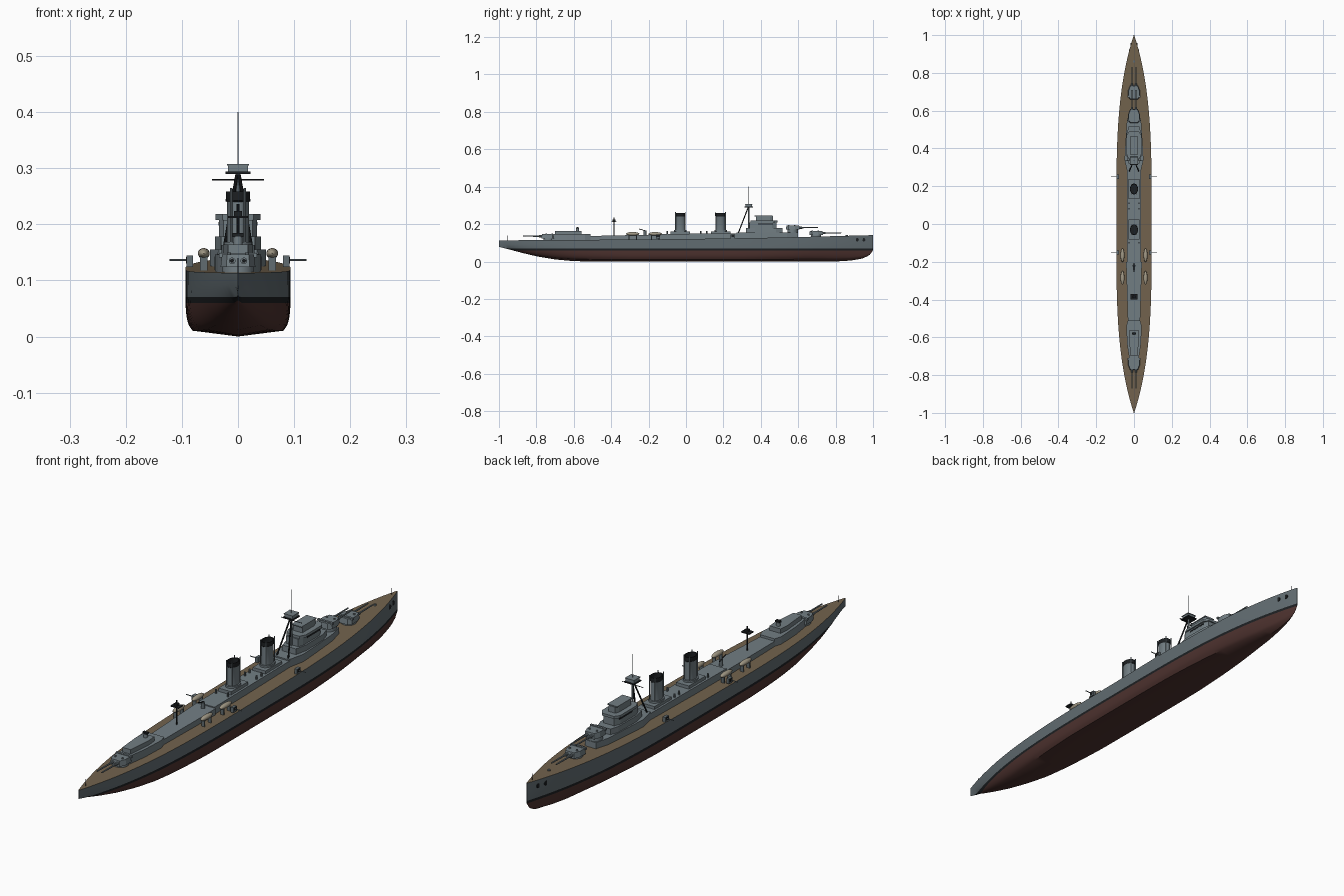
import bpy, bmesh, math
from mathutils import Vector, Matrix

if "Cube" in bpy.data.objects:
    bpy.data.objects.remove(bpy.data.objects["Cube"])


def mat(name, r, g, b):
    m = bpy.data.materials.new(name)
    m.diffuse_color = (r, g, b, 1)
    m.use_nodes = True
    m.node_tree.nodes["Principled BSDF"].inputs["Base Color"].default_value = m.diffuse_color
    return m


GREY = mat("hull_grey", .12, .15, .165)
LIGHT = mat("upper_grey", .17, .21, .23)
WOOD = mat("deck_wood", .17, .125, .075)
RED = mat("bottom_red", .075, .032, .028)
BLACK = mat("black", .012, .014, .016)
BOAT = mat("boat_tan", .36, .32, .24)


def finish(bm, name, *mats, smooth=35):
    bmesh.ops.recalc_face_normals(bm, faces=bm.faces)
    me = bpy.data.meshes.new(name)
    bm.to_mesh(me)
    bm.free()
    for m in mats:
        me.materials.append(m)
    ob = bpy.data.objects.new(name, me)
    bpy.context.collection.objects.link(ob)
    if smooth:
        bpy.ops.object.select_all(action='DESELECT')
        ob.select_set(True)
        bpy.context.view_layer.objects.active = ob
        bpy.ops.object.shade_smooth_by_angle(angle=math.radians(smooth))
    return ob


def lerp(table, v):
    for (a, p), (b, q) in zip(table, table[1:]):
        if v <= b:
            return p + (q - p) * (v - a) / (b - a)
    return table[-1][1]


def prism(name, half, z0, z1, m=LIGHT, zend=None, top=1.0):
    """Symmetric deckhouse; half = (x, y) points bow to stern, zend = top height at stern end."""
    zend = z1 if zend is None else zend
    pts = half + [(-x, y) for x, y in reversed(half)]
    ys = [p[1] for p in half]
    ymax, ymin = max(ys), min(ys)
    mid = (ymax + ymin) / 2
    bm = bmesh.new()
    lo = [bm.verts.new((x, y, z0)) for x, y in pts]
    hi = [bm.verts.new((x * top, mid + (y - mid) * top,
                        zend + (z1 - zend) * (y - ymin) / (ymax - ymin))) for x, y in pts]
    n = len(pts)
    bm.faces.new(lo)
    bm.faces.new(hi)
    for i in range(n):
        bm.faces.new((lo[i], lo[(i + 1) % n], hi[(i + 1) % n], hi[i]))
    return finish(bm, name, m, smooth=0)


def box(name, x, y, z, sx, sy, sz, m=LIGHT):
    bm = bmesh.new()
    bmesh.ops.create_cube(bm, size=1, matrix=Matrix.Translation((x, y, z)) @ Matrix.Diagonal((sx, sy, sz, 1)))
    return finish(bm, name, m, smooth=0)


def rod(name, a, b, r, m=LIGHT, r2=None, n=10, sy=1):
    a, b = Vector(a), Vector(b)
    d = b - a
    bm = bmesh.new()
    M = Matrix.Translation((a + b) / 2) @ d.to_track_quat('Z', 'Y').to_matrix().to_4x4()
    if sy != 1:
        M = Matrix.Translation((a + b) / 2) @ Matrix.Diagonal((1, sy, 1, 1))
    bmesh.ops.create_cone(bm, cap_ends=True, segments=n, radius1=r, radius2=r if r2 is None else r2,
                          depth=d.length, matrix=M)
    return finish(bm, name, m)


# Hull lofted from stations: superellipse sections
KEEL = [(-1, .078), (-.95, .066), (-.88, .047), (-.8, .028), (-.7, .011), (-.6, .002), (-.5, 0),
        (.8, 0), (.88, .005), (.94, .015), (.98, .032), (1, .06)]
SHEER = [(-1, .113), (-.5, .116), (0, .12), (.5, .128), (1, .141)]
POWER = [(-1, 2), (-.7, 3), (-.3, 6), (.3, 6), (.7, 3.5), (1, 2.5)]


def deck_z(y):
    return lerp(SHEER, y)


def beam(y):
    return .0012 + .0925 * (1 - abs(y) ** 3.5)


bm = bmesh.new()
rings = []
for i in range(61):
    y = -math.cos(math.pi * i / 60) * .5 + (-1 + i / 30) * .5
    k, dz, p, b = lerp(KEEL, y), deck_z(y), lerp(POWER, y), beam(y)
    w = max(.06, k)
    zs = [dz, (dz + .07) / 2, max(.07, w)] + [k + (w - k) * math.cos(j * math.pi / 18) for j in range(10)]
    prof = [(b * max(0, 1 - ((dz - z) / (dz - k)) ** p) ** (1 / p), z) for z in zs]
    prof[-1] = (0, k)
    pts = prof + [(-x, z) for x, z in reversed(prof[:-1])]
    rings.append([bm.verts.new((x, y, z)) for x, z in pts])
n = len(rings[0])
for r, s in zip(rings, rings[1:]):
    for j in range(n):
        f = bm.faces.new((r[j], r[(j + 1) % n], s[(j + 1) % n], s[j]))
        e = min(j, n - 2 - j)
        f.material_index = 3 if j == n - 1 else 0 if e < 2 else 1 if e == 2 else 2
bm.faces.new(rings[0])
bm.faces.new(rings[-1])
bmesh.ops.remove_doubles(bm, verts=bm.verts, dist=1e-5)
finish(bm, "hull", GREY, BLACK, RED, WOOD, smooth=40)

# Deckhouses
prism("midship_house", [(.036, .28), (.037, -.2)], .11, .15, zend=.147)
prism("after_house", [(.042, -.2), (.032, -.53)], .11, .143, zend=.136)
prism("stern_house", [(.032, -.51), (.041, -.54), (.036, -.64), (.024, -.72)], .11, .146)
prism("stern_house_upper", [(.024, -.56), (.027, -.6), (.018, -.7)], .14, .164)
prism("bridge_base", [(.024, .6), (.038, .54), (.046, .42), (.05, .34), (.034, .27)], .115, .155)
prism("bridge_deck_1", [(.028, .515), (.039, .48), (.041, .37), (.03, .32)], .15, .178)
prism("bridge_deck_2", [(.024, .485), (.034, .46), (.034, .36), (.026, .34)], .17, .208)
prism("bridge_wings", [(.026, .49), (.04, .47), (.04, .37), (.028, .345)], .208, .218)
prism("bridge_top", [(.014, .465), (.02, .45), (.02, .375)], .215, .242)
box("chart_house_roof", 0, .415, .243, .044, .095, .004)
box("bridge_windows", 0, .425, .201, .07, .08, .006, BLACK)

# Funnels: hollow oval tube, dark cap, steam pipes
for y in (.185, -.03):
    box("funnel_base", 0, y, .153, .056, .105, .016)
    rod("funnel_skirt", (0, y, .16), (0, y, .168), .025, LIGHT, n=32, sy=1.35)
    bm = bmesh.new()
    loops = []
    for r, z in ((.02, .15), (.02, .24), (.0212, .242), (.0212, .258), (.018, .258), (.018, .225)):
        loops.append([bm.verts.new((r * math.cos(a * math.tau / 32), y + 1.35 * r * math.sin(a * math.tau / 32), z))
                      for a in range(32)])
    for q, (r, s) in enumerate(zip(loops, loops[1:])):
        for j in range(32):
            bm.faces.new((r[j], r[(j + 1) % 32], s[(j + 1) % 32], s[j])).material_index = int(q > 0)
    bm.faces.new(loops[-1]).material_index = 1
    finish(bm, "funnel", LIGHT, BLACK)
    for s in (-1, 1):
        rod("steam_pipe", (s * .012, y + .026, .15), (s * .012, y + .026, .265), .002)
        rod("steam_pipe", (s * .012, y - .026, .15), (s * .012, y - .026, .265), .002)


# Main turrets
def turret(name, y, z0, z, d):
    rod(name + "_barbette", (0, y, z0), (0, y, z), .028, LIGHT, n=28)
    prism(name + "_house", [(.021, y + d * .038), (.031, y + d * .012), (.031, y - d * .022), (.02, y - d * .036)],
          z, z + .022, top=.92)
    box(name + "_rangefinder", 0, y - d * .02, z + .021, .068, .009, .008)
    for s in (-1, 1):
        x = s * .0105
        rod("gun_mantlet", (x, y + d * .03, z + .011), (x, y + d * .05, z + .011), .006, LIGHT)
        rod("gun_barrel", (x, y + d * .03, z + .011), (x, y + d * .135, z + .012), .0038, LIGHT, .0026)
        rod("gun_bore", (x, y + d * .133, z + .012), (x, y + d * .1355, z + .012), .0018, BLACK)
        rod("sight_hood", (s * .016, y + d * .012, z + .02), (s * .016, y + d * .012, z + .026), .004)


turret("bow_turret", .695, .12, .141, 1)
turret("raised_turret", .57, .12, .17, 1)
turret("stern_turret", -.735, .105, .124, -1)

# Fore mast: tripod, spotting top, yard
rod("fore_mast", (0, .335, .15), (0, .335, .3), .004)
rod("fore_topmast", (0, .335, .3), (0, .335, .4), .0014)
for s in (-1, 1):
    rod("mast_leg", (s * .026, .278, .148), (s * .002, .332, .288), .003, BLACK)
box("spotting_floor", 0, .335, .292, .044, .046, .004, BLACK)
box("spotting_top", 0, .335, .3, .036, .036, .013)
box("spotting_roof", 0, .335, .306, .04, .04, .003)
rod("yard", (-.046, .335, .279), (.046, .335, .279), .0013, BLACK)

# Main mast, searchlight platform, conning positions
rod("main_mast", (0, -.385, .13), (0, -.385, .236), .0025, BLACK)
box("main_mast_platform", 0, -.385, .213, .036, .028, .004, BLACK)
box("main_mast_light", 0, -.385, .219, .014, .014, .01, BLACK)
rod("after_director", (0, -.58, .16), (0, -.58, .178), .008, LIGHT, n=16)
box("after_director_top", 0, -.58, .181, .02, .012, .007, BLACK)
rod("light_gun_mount", (0, -.22, .14), (0, -.22, .165), .008, GREY, n=16)
rod("light_gun", (0, -.21, .162), (0, -.25, .174), .002, BLACK)

# Paired fittings: side guns, boats, hawse pipes, vents
for s in (-1, 1):
    for y in (.25, -.15):
        box("side_gun_shield", s * .086, y, .134, .012, .022, .02, GREY)
        rod("side_gun", (s * .088, y, .136), (s * .122, y, .136), .0018, LIGHT)
        box("side_gun_port", s * .0925, y, .136, .001, .014, .012, BLACK)
    for y in (-.165, -.285):
        bm = bmesh.new()
        bmesh.ops.create_uvsphere(bm, u_segments=20, v_segments=12, radius=1,
                                  matrix=Matrix.Translation((s * .061, y, .148)) @ Matrix.Diagonal((.0105, .036, .0095, 1)))
        finish(bm, "ship_boat", BOAT)
        for e in (-.02, .02):
            box("boat_cradle", s * .061, y + e, .13, .014, .004, .026, GREY)
    for y in (.915, .95):
        x = beam(y) * .985
        rod("hawse_pipe", (s * (x - .006), y, .116), (s * (x + .0015), y, .116), .009, BLACK, n=18)
    for y in (.08, .11, -.1):
        rod("vent", (s * .026, y, .14), (s * .026, y, .163), .004, GREY)

# Bow and stern staffs, breakwater
rod("bow_staff", (0, .965, .135), (0, .965, .165), .001, BLACK)
rod("stern_staff", (0, -.955, .11), (0, -.955, .14), .001, BLACK)
rod("capstan", (0, .86, .13), (0, .86, .142), .006, GREY, n=16)
